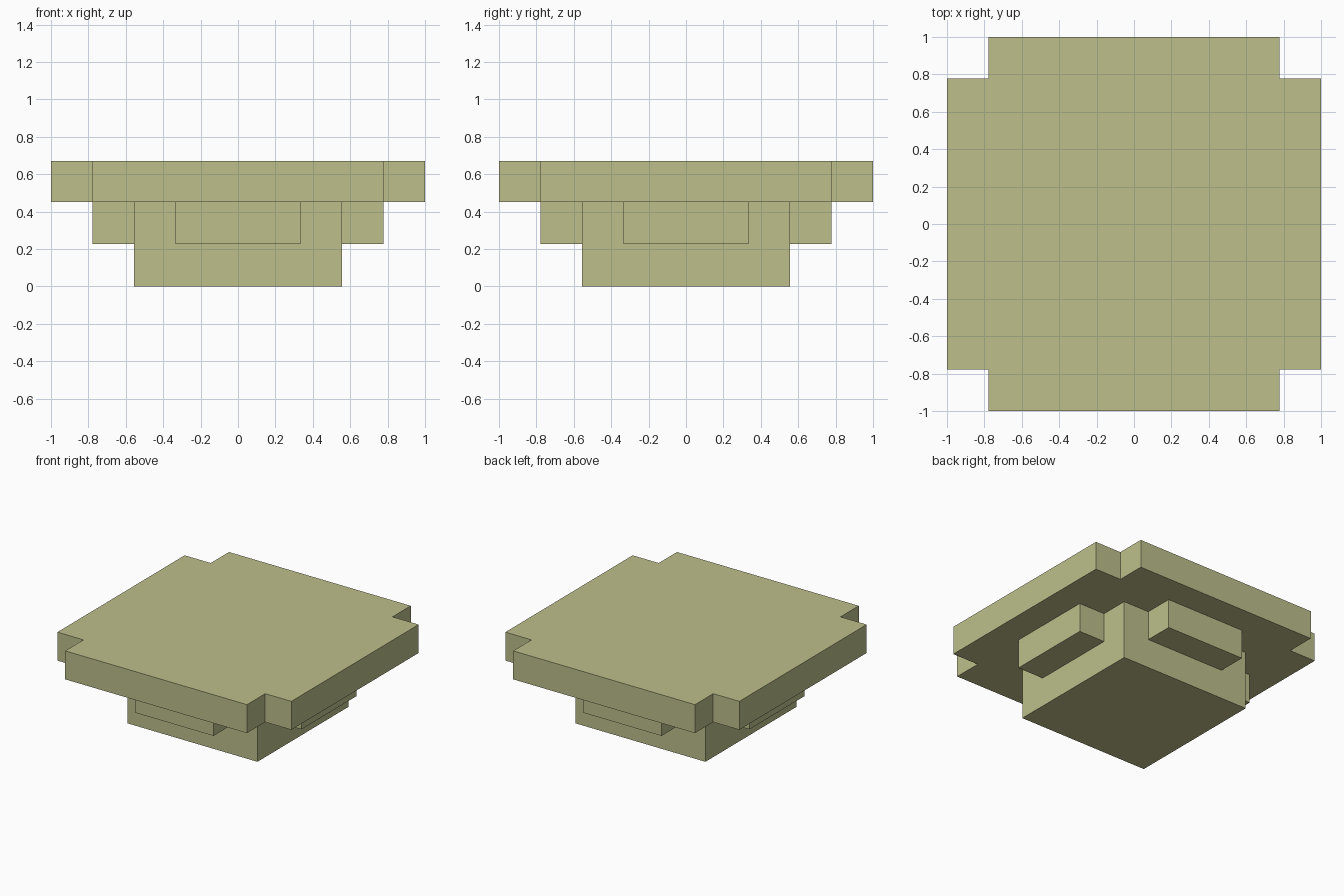
import bpy
import bmesh
from math import pi
from mathutils import Matrix

if "Cube" in bpy.data.objects:
    bpy.data.objects.remove(bpy.data.objects["Cube"], do_unlink=True)

OUTER, NOTCH, BASE, LUG = 1.0, 0.777, 0.555, 0.335   # half widths
LUG_Z, SLAB_Z, TOP_Z = 0.226, 0.451, 0.671           # step heights

olive = bpy.data.materials.new("pale olive")
olive.use_nodes = True
olive.diffuse_color = (0.51, 0.52, 0.26, 1)
olive.node_tree.nodes["Principled BSDF"].inputs["Base Color"].default_value = olive.diffuse_color


def prism(name, outline, z0, z1, turn=0):
    """Extrude a flat outline from z0 to z1 and turn it about the z axis."""
    bm = bmesh.new()
    face = bm.faces.new([bm.verts.new((x, y, z0)) for x, y in outline])
    grown = bmesh.ops.extrude_face_region(bm, geom=[face], use_keep_orig=True)
    top = [v for v in grown["geom"] if isinstance(v, bmesh.types.BMVert)]
    bmesh.ops.translate(bm, verts=top, vec=(0, 0, z1 - z0))
    bmesh.ops.recalc_face_normals(bm, faces=bm.faces)
    bm.transform(Matrix.Rotation(turn, 4, "Z"))
    mesh = bpy.data.meshes.new(name)
    bm.to_mesh(mesh)
    bm.free()
    mesh.materials.append(olive)
    obj = bpy.data.objects.new(name, mesh)
    bpy.context.collection.objects.link(obj)
    return obj


def rect(x0, x1, y0, y1):
    return [(x0, y0), (x1, y0), (x1, y1), (x0, y1)]


# Top slab: a square with notched corners
corner = [(OUTER, NOTCH), (NOTCH, NOTCH), (NOTCH, OUTER)]
outline = []
for _ in range(4):
    outline += corner
    corner = [(-y, x) for x, y in corner]
prism("top_slab", outline, SLAB_Z, TOP_Z)

# Square base block
prism("base_block", rect(-BASE, BASE, -BASE, BASE), 0, SLAB_Z)

# Support lugs under the slab, one on each side of the base
for i, side in enumerate(("front", "left", "back", "right")):
    prism(side + "_lug", rect(-LUG, LUG, -NOTCH, -BASE), LUG_Z, SLAB_Z, i * pi / 2)
